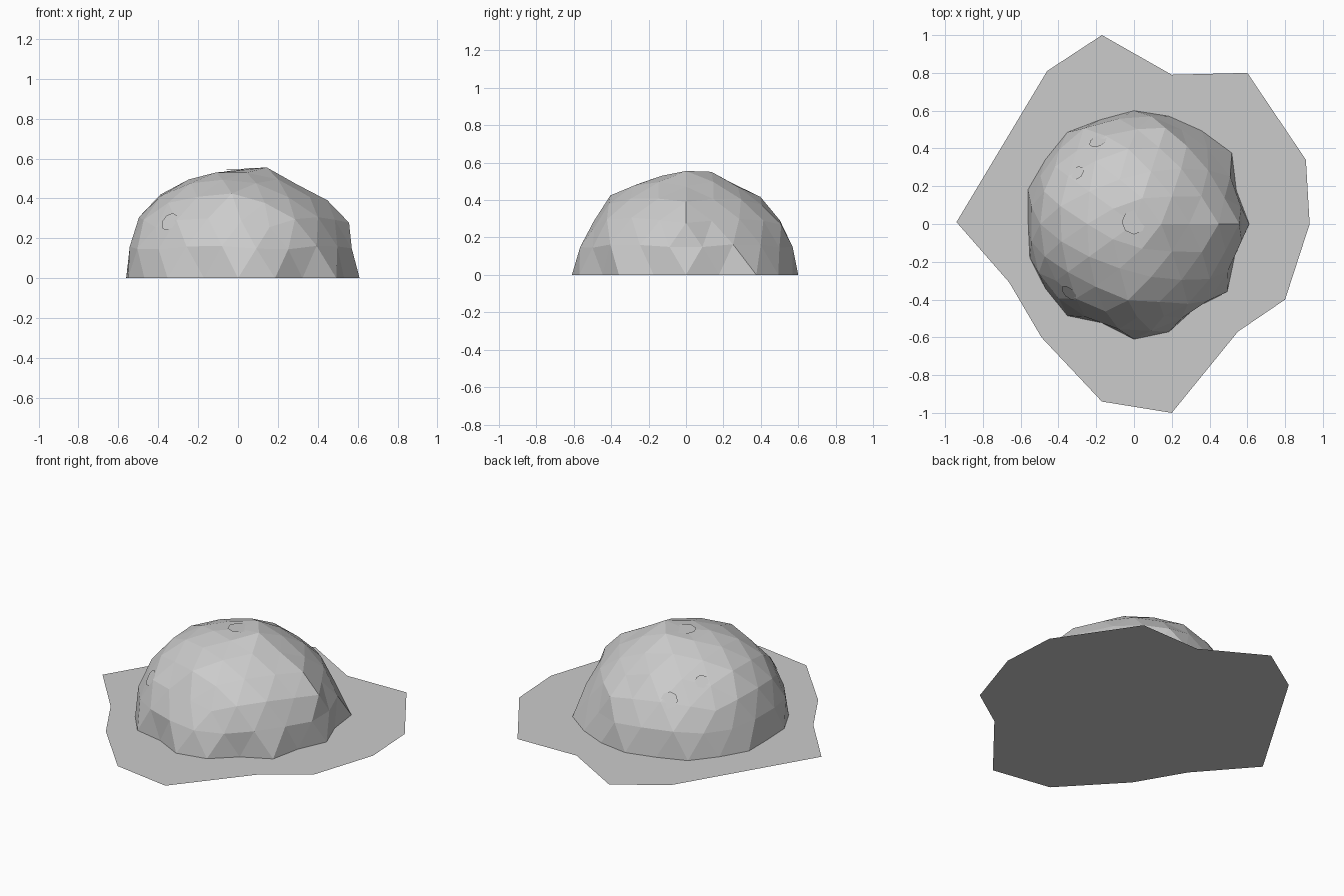
import bpy
import bmesh
import random
from math import atan2, pi
from mathutils import Vector
from mathutils.bvhtree import BVHTree

random.seed(4)
default_cube = bpy.data.objects.get("Cube")
if default_cube:
    bpy.data.objects.remove(default_cube, do_unlink=True)

# One plain grey for everything
stone_grey = bpy.data.materials.new("stone_grey")
stone_grey.use_nodes = True
grey = (0.6, 0.6, 0.6, 1)
stone_grey.diffuse_color = grey
shader = stone_grey.node_tree.nodes["Principled BSDF"]
shader.inputs["Base Color"].default_value = grey
shader.inputs["Roughness"].default_value = 0.9


def add_object(name, bm):
    """Turn a bmesh into a flat-shaded grey object."""
    mesh = bpy.data.meshes.new(name)
    bm.to_mesh(mesh)
    bm.free()
    mesh.materials.append(stone_grey)
    obj = bpy.data.objects.new(name, mesh)
    bpy.context.collection.objects.link(obj)
    return obj


# Flat irregular ground slab outline
ground_outline = [
    (-0.94, 0.01), (-0.66, -0.31), (-0.49, -0.6), (-0.17, -0.94),
    (0.2, -1), (0.55, -0.57), (0.8, -0.4), (0.93, 0), (0.91, 0.34),
    (0.6, 0.8), (0.2, 0.79), (-0.17, 1), (-0.46, 0.81),
]
bm = bmesh.new()
bm.faces.new([bm.verts.new((x, y, 0)) for x, y in ground_outline])
add_object("ground_sheet", bm)

# Boulder: upper half of a faceted ball, roughened along its radius
rim_radii = [0.61, 0.57, 0.64, 0.61, 0.6, 0.6, 0.58, 0.6, 0.58, 0.59,
             0.56, 0.58, 0.58, 0.6, 0.55, 0.61, 0.6, 0.55, 0.61, 0.56]
bm = bmesh.new()
bmesh.ops.create_icosphere(bm, subdivisions=3, radius=1)
lower = [v for v in bm.verts if v.co.z < -0.01]
bmesh.ops.delete(bm, geom=lower, context="VERTS")
directions = {v: v.co.normalized() for v in bm.verts}
for v, d in directions.items():
    if d.z < 0.01:
        step = round(atan2(d.y, d.x) / (2 * pi) * len(rim_radii))
        v.co = d * rim_radii[step % len(rim_radii)]
        v.co.z = 0
    else:
        radius = 0.545 + 0.045 * (1 - d.z ** 2)
        v.co = d * (radius + random.uniform(-0.016, 0.012) * (1 - d.z ** 2))

# Prominent corners of the boulder
corners = [
    (0.54, 0, 0.31), (0.44, 0, 0.4), (0.18, 0, 0.545), (0, 0, 0.54),
    (-0.15, 0.1, 0.515), (-0.42, 0, 0.4), (-0.55, 0, 0.16),
    (0, -0.43, 0.4), (0.25, -0.42, 0.33), (0, -0.55, 0.2),
    (0.06, 0.17, 0.54), (0, 0.43, 0.385), (0.16, 0.52, 0.25),
]
for corner in map(Vector, corners):
    aim = corner.normalized()
    nearest = max(directions, key=lambda v: directions[v].dot(aim))
    nearest.co = directions[nearest] * corner.length
bmesh.ops.recalc_face_normals(bm, faces=bm.faces)
surface = BVHTree.FromBMesh(bm)
add_object("boulder", bm)


# Small eight-sided patches lying on the boulder
def add_patch(name, toward, radius):
    direction = Vector(toward).normalized()
    hit = surface.ray_cast(direction * 2, -direction)[0]
    patch = bmesh.new()
    bmesh.ops.create_circle(patch, cap_ends=True, segments=8, radius=radius)
    obj = add_object(name, patch)
    obj.location = hit + direction * 0.004
    obj.rotation_euler = direction.to_track_quat("Z", "Y").to_euler()


add_patch("top_patch", (0, 0.01, 0.545), 0.065)
add_patch("front_patch", (-0.34, -0.36, 0.28), 0.05)
add_patch("back_patch", (-0.2, 0.46, 0.33), 0.05)
add_patch("side_patch", (-0.31, 0.28, 0.41), 0.04)
